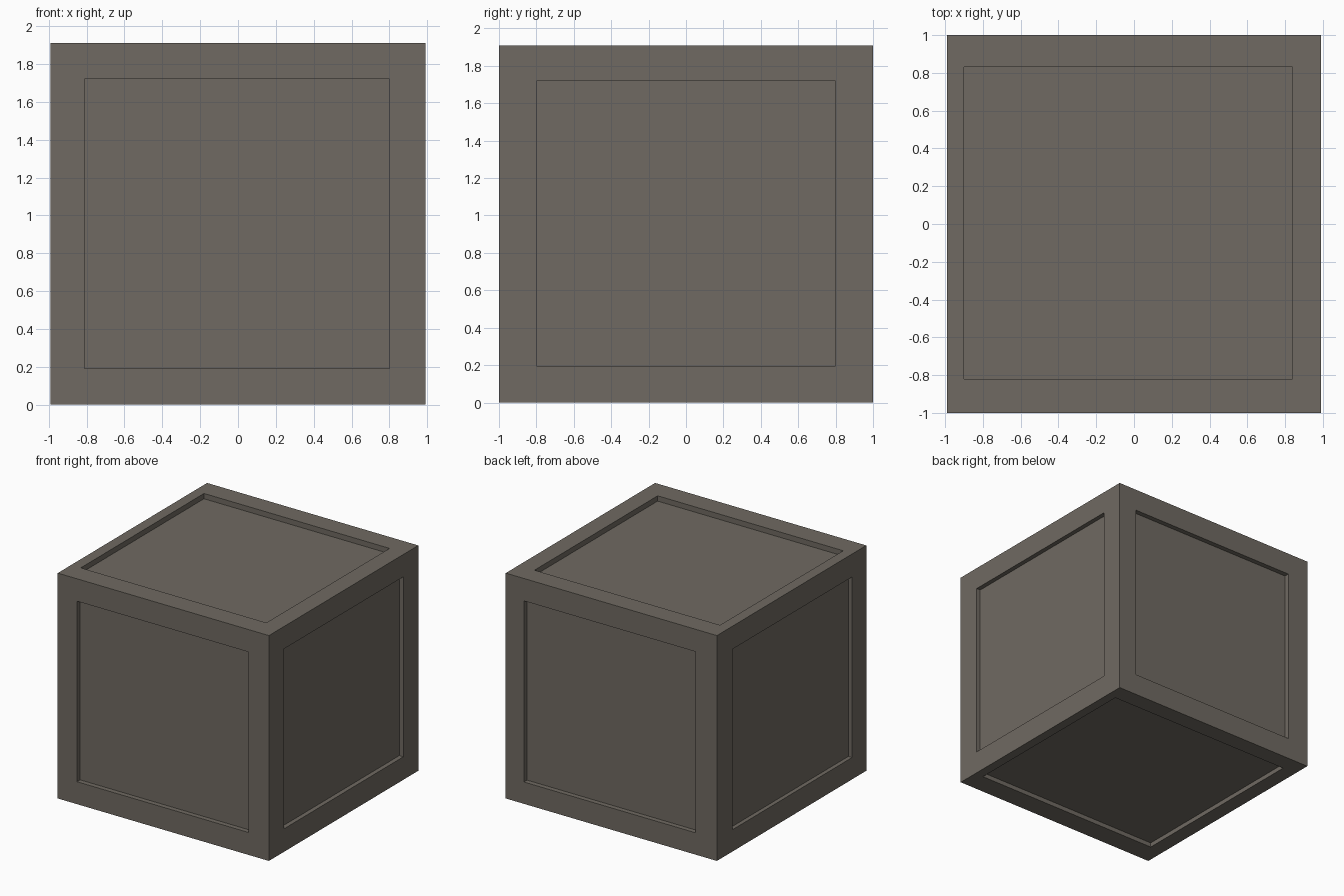
import bpy
import bmesh
from mathutils import Vector

# Remove the default cube
old = bpy.data.objects.get("Cube")
if old:
    bpy.data.objects.remove(old, do_unlink=True)

SIZE = Vector((1.98, 2.0, 1.91))

# Recessed panel of each side, keyed by (axis, direction):
# low and high limits on the two other axes in x, y, z order, then depth
PANELS = {
    (1, -1): ((-0.81, 0.80), (0.19, 1.72), 0.042),    # front
    (1, 1): ((-0.79, 0.82), (0.185, 1.72), 0.042),    # back
    (0, 1): ((-0.80, 0.80), (0.195, 1.72), 0.038),    # left
    (0, -1): ((-0.81, 0.79), (0.185, 1.715), 0.035),  # right
    (2, 1): ((-0.90, 0.84), (-0.82, 0.83), 0.045),    # top
    (2, -1): ((-0.86, 0.91), (-0.815, 0.85), 0.038),  # bottom
}


def make_material(name, colour):
    mat = bpy.data.materials.new(name)
    mat.use_nodes = True
    mat.diffuse_color = colour
    mat.node_tree.nodes["Principled BSDF"].inputs["Base Color"].default_value = colour
    return mat


def inset(bm, face):
    bmesh.ops.inset_individual(bm, faces=[face], thickness=0.1)


def sink_panel(bm, face):
    """Cut the outline of a panel into a side and push the panel inward."""
    normal = face.normal.copy()
    axis = max(range(3), key=lambda i: abs(normal[i]))
    limits_a, limits_b, depth = PANELS[axis, 1 if normal[axis] > 0 else -1]
    others = [i for i in range(3) if i != axis]
    centre = face.calc_center_median()

    def fit_outline():
        for v in face.verts:
            for i, (low, high) in zip(others, (limits_a, limits_b)):
                v.co[i] = high if v.co[i] > centre[i] else low

    inset(bm, face)
    fit_outline()
    inset(bm, face)
    fit_outline()
    for v in face.verts:
        v.co -= normal * depth


# Solid block standing on the ground
bm = bmesh.new()
bmesh.ops.create_cube(bm, size=1)
bmesh.ops.scale(bm, vec=SIZE, verts=bm.verts)
bmesh.ops.translate(bm, vec=(0, 0, SIZE.z / 2), verts=bm.verts)
bm.normal_update()

# Sunken panel on every side
for side in list(bm.faces):
    sink_panel(bm, side)
bm.normal_update()

mesh = bpy.data.meshes.new("crate")
bm.to_mesh(mesh)
bm.free()
mesh.materials.append(make_material("warm_grey", (0.162, 0.144, 0.122, 1)))
crate = bpy.data.objects.new("crate", mesh)
bpy.context.collection.objects.link(crate)
